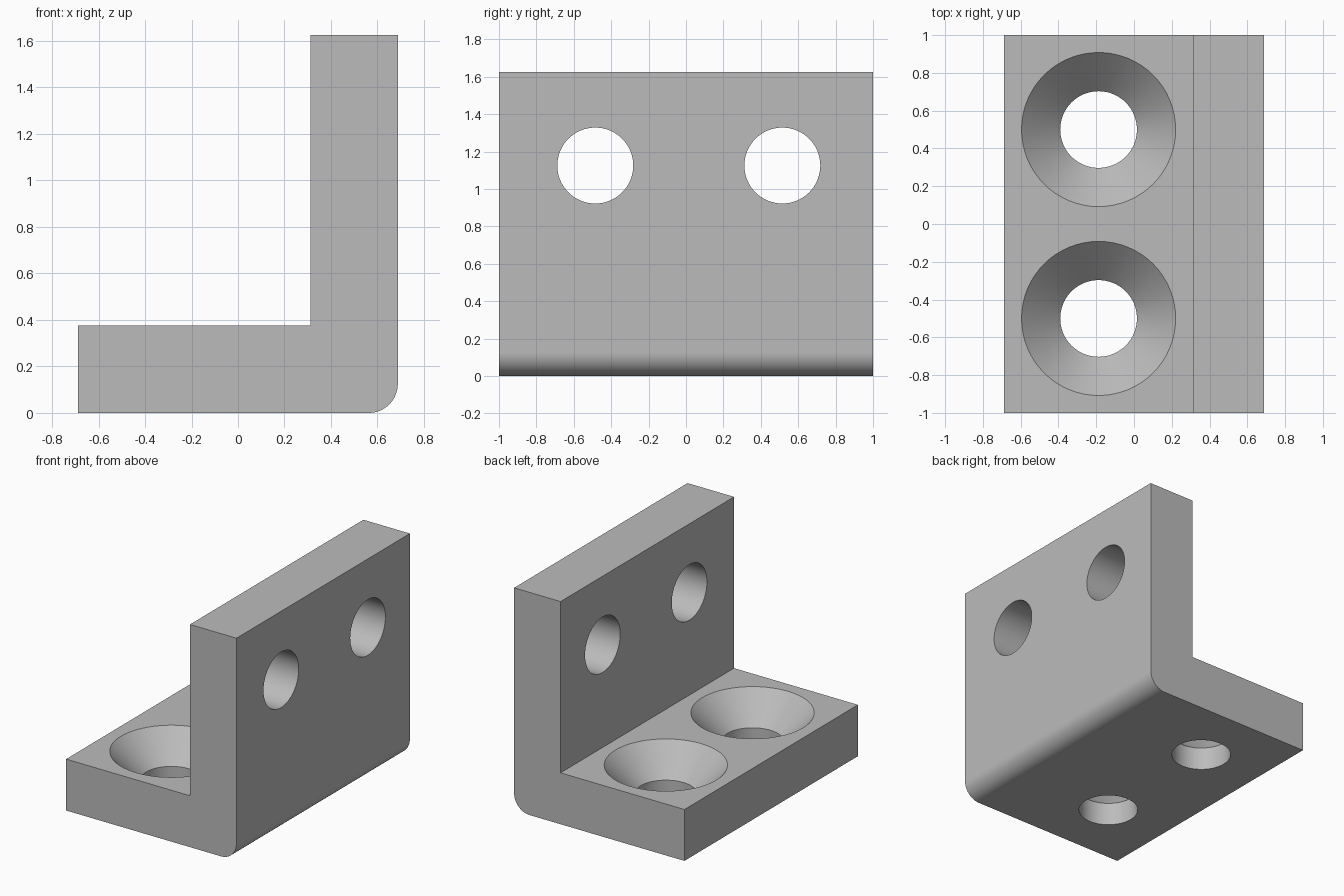
import bpy, bmesh, math

if "Cube" in bpy.data.objects:
    bpy.data.objects.remove(bpy.data.objects["Cube"])

W, H, T, R = 1.375, 1.625, 0.375, 0.125   # width, height, plate thickness, corner radius
X = W / 2
HOLE_R, SINK_R = 0.203, 0.408

grey = bpy.data.materials.new("grey metal")
grey.diffuse_color = (0.5, 0.5, 0.5, 1)
grey.use_nodes = True
grey.node_tree.nodes["Principled BSDF"].inputs["Base Color"].default_value = grey.diffuse_color


def extrude(name, points, axis_map, depth):
    """Solid prism from a profile; axis_map places each (a, b) point in space."""
    bm = bmesh.new()
    face = bm.faces.new([bm.verts.new(axis_map(a, b)) for a, b in points])
    out = bmesh.ops.extrude_face_region(bm, geom=[face])
    verts = [v for v in out["geom"] if isinstance(v, bmesh.types.BMVert)]
    bmesh.ops.translate(bm, verts=verts, vec=depth)
    bmesh.ops.recalc_face_normals(bm, faces=bm.faces)
    return finish(name, bm)


def lathe(name, profile, segments=64):
    """Closed solid turned about z from (radius, z) rings."""
    bm = bmesh.new()
    rings = [[bm.verts.new((r * math.cos(2 * math.pi * i / segments),
                            r * math.sin(2 * math.pi * i / segments), z))
              for i in range(segments)] for r, z in profile]
    for low, high in zip(rings, rings[1:]):
        for i in range(segments):
            j = (i + 1) % segments
            bm.faces.new((low[i], low[j], high[j], high[i]))
    bm.faces.new(rings[0])
    bm.faces.new(rings[-1])
    bmesh.ops.recalc_face_normals(bm, faces=bm.faces)
    return finish(name, bm)


def finish(name, bm):
    me = bpy.data.meshes.new(name)
    bm.to_mesh(me)
    bm.free()
    me.materials.append(grey)
    ob = bpy.data.objects.new(name, me)
    bpy.context.collection.objects.link(ob)
    return ob


# L-shaped bracket with a rounded outer corner
profile = [(-X, 0)]
for i in range(17):
    a = -math.pi / 2 + math.pi / 2 * i / 16
    profile.append((X - R + R * math.cos(a), R + R * math.sin(a)))
profile += [(X, H), (X - T, H), (X - T, T), (-X, T)]
bracket = extrude("angle_bracket", profile, lambda a, b: (a, -1, b), (0, 2, 0))

cutters = []
# Countersunk holes through the base plate
depth = SINK_R - HOLE_R
for y in (-0.5, 0.5):
    c = lathe("countersink_cutter", [(HOLE_R, -0.1), (HOLE_R, T - depth),
                                     (SINK_R, T), (SINK_R, T + 0.1)])
    c.location = (X - 0.875, y, 0)
    cutters.append(c)
# Plain holes through the upright plate
for y in (-0.485, 0.515):
    c = lathe("plain_hole_cutter", [(HOLE_R, -0.4), (HOLE_R, 0.4)])
    c.rotation_euler = (0, math.pi / 2, 0)
    c.location = (X - T / 2, y, 1.125)
    cutters.append(c)

bpy.context.view_layer.objects.active = bracket
bracket.select_set(True)
for c in cutters:
    m = bracket.modifiers.new("hole", "BOOLEAN")
    m.operation, m.solver, m.object = "DIFFERENCE", "EXACT", c
    bpy.ops.object.modifier_apply(modifier=m.name)
for c in cutters:
    bpy.data.objects.remove(c)

# Smooth rounded surfaces, crisp edges, truly flat plates
bpy.ops.object.shade_smooth_by_angle(angle=math.radians(30))
wn = bracket.modifiers.new("flat_plates", "WEIGHTED_NORMAL")
wn.keep_sharp = True
